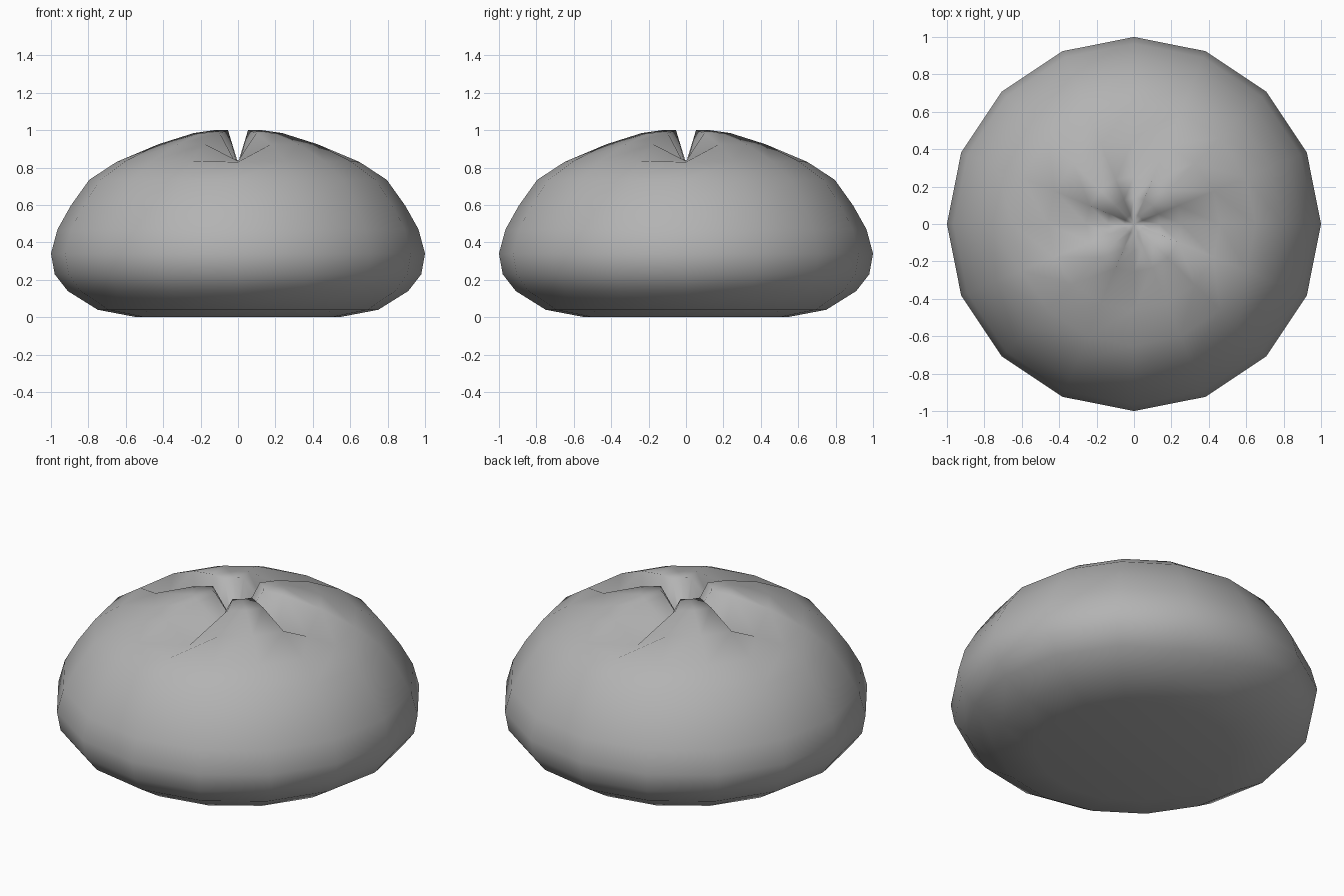
import bpy, bmesh, math

if "Cube" in bpy.data.objects:
    bpy.data.objects.remove(bpy.data.objects["Cube"])

SIDES = 16
# (radius, height on the lobes, height along the four pinched grooves)
RINGS = [
    (0.54, 0.0, 0.0), (0.75, 0.04, 0.04), (0.91, 0.14, 0.14),
    (0.98, 0.23, 0.23), (1.0, 0.34, 0.34), (0.965, 0.47, 0.47),
    (0.895, 0.595, 0.595), (0.795, 0.735, 0.735), (0.65, 0.835, 0.83),
    (0.46, 0.925, 0.835), (0.255, 0.985, 0.80), (0.14, 1.0, 0.80),
    (0.05, 0.84, 0.825),
]

bm = bmesh.new()
rings = []
for r, z_lobe, z_groove in RINGS:
    ring = []
    for i in range(SIDES):
        a = 2 * math.pi * i / SIDES
        z = z_groove if i % 4 == 0 else z_lobe
        ring.append(bm.verts.new((r * math.cos(a), r * math.sin(a), z)))
    rings.append(ring)

# Flat base and sunken centre of the pinched top
base = bm.verts.new((0, 0, 0))
pinch = bm.verts.new((0, 0, 0.835))
for i in range(SIDES):
    j = (i + 1) % SIDES
    bm.faces.new((base, rings[0][j], rings[0][i]))
    bm.faces.new((pinch, rings[-1][i], rings[-1][j]))
    for low, high in zip(rings, rings[1:]):
        bm.faces.new((low[i], low[j], high[j], high[i]))

for f in bm.faces:
    f.smooth = True
mesh = bpy.data.meshes.new("steamed_bun")
bm.to_mesh(mesh)
bm.free()

# Mid-grey dough
dough = bpy.data.materials.new("dough")
dough.diffuse_color = (0.45, 0.45, 0.45, 1)
dough.use_nodes = True
dough.node_tree.nodes["Principled BSDF"].inputs["Base Color"].default_value = dough.diffuse_color
mesh.materials.append(dough)
bpy.context.collection.objects.link(bpy.data.objects.new("steamed_bun", mesh))
